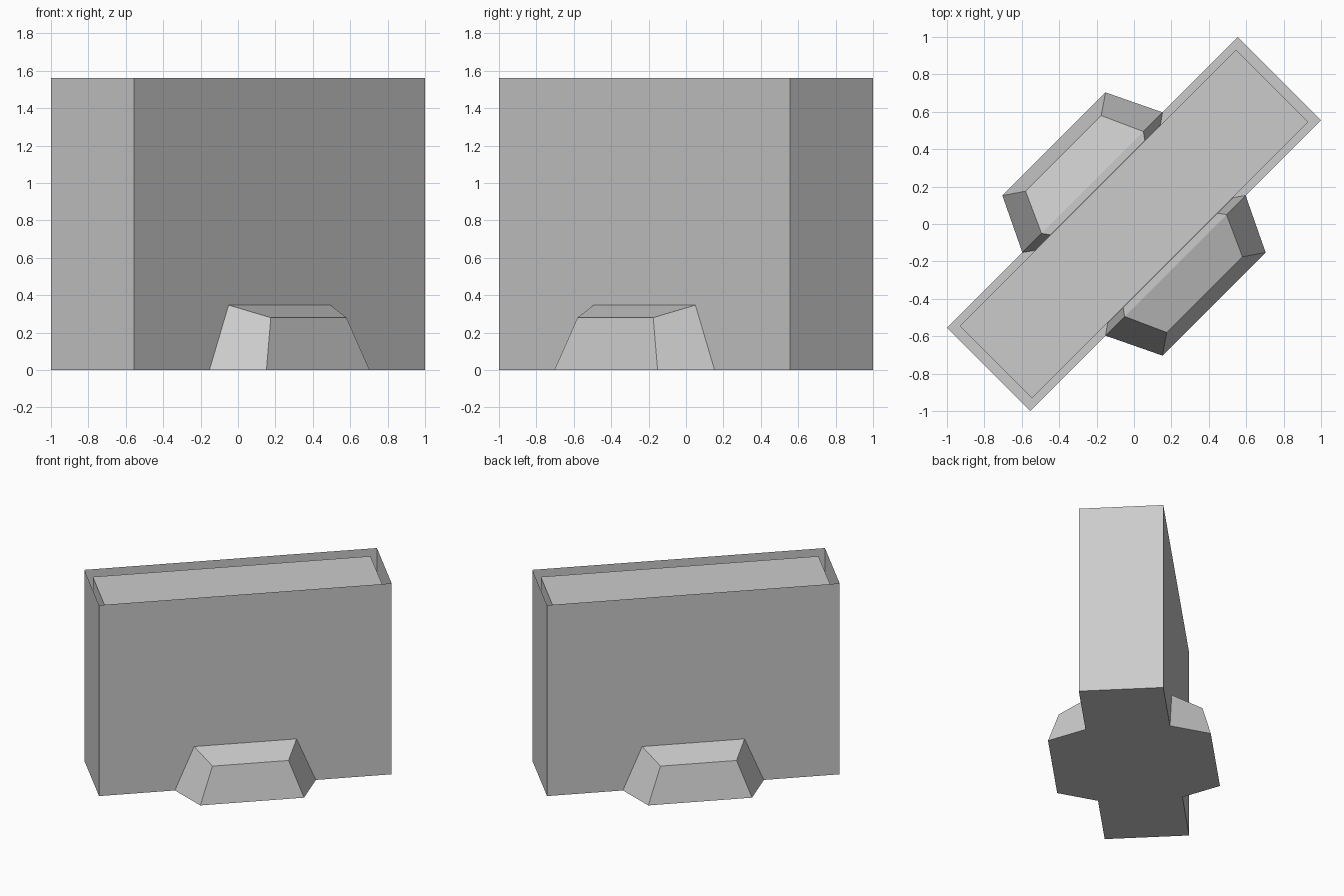
import bpy, bmesh
from math import pi
from mathutils import Matrix

if "Cube" in bpy.data.objects:
    bpy.data.objects.remove(bpy.data.objects["Cube"])


def finish(name, bm, angle):
    bmesh.ops.recalc_face_normals(bm, faces=bm.faces)
    bm.transform(Matrix.Rotation(angle, 4, 'Z'))
    mesh = bpy.data.meshes.new(name)
    bm.to_mesh(mesh)
    bm.free()
    obj = bpy.data.objects.new(name, mesh)
    bpy.context.collection.objects.link(obj)
    return obj


def box(name, hx, hy, z0, z1, open_side):
    """Box with its top (+1) or bottom (-1) face left open."""
    bm = bmesh.new()
    bmesh.ops.create_cube(bm, size=1)
    for v in bm.verts:
        v.co = (v.co.x * 2 * hx, v.co.y * 2 * hy, z1 if v.co.z > 0 else z0)
    bm.normal_update()
    faces = [f for f in bm.faces if f.normal.z * open_side > 0.9]
    finish_bm = bm
    obj = finish(name, finish_bm, pi / 4) if not faces else None
    if faces:
        bmesh.ops.delete(bm, geom=faces, context='FACES_ONLY')
        obj = finish(name, bm, pi / 4)
    return obj


def foot(name, angle):
    # sections from outside in: base half width, base y, top half width, top y, top z
    rows = [(0.39, -0.605, 0.286, -0.534, 0.28),
            (0.53, -0.314, 0.385, -0.314, 0.347),
            (0.475, -0.275, 0.357, -0.275, 0.347)]
    bm = bmesh.new()
    loops = [[bm.verts.new(p) for p in
              ((-bu, bv, 0), (bu, bv, 0), (tu, tv, tz), (-tu, tv, tz))]
             for bu, bv, tu, tv, tz in rows]
    for a, b in zip(loops, loops[1:]):
        for i in range(4):
            j = (i + 1) % 4
            bm.faces.new((a[i], a[j], b[j], b[i]))
    bm.faces.new(loops[0])
    bm.faces.new(loops[-1])
    return finish(name, bm, angle)


# thin open-topped case with a slightly sunken block inside it
box("outer_case", 1.10, 0.314, 0.0, 1.56, 1)
box("inner_block", 1.044, 0.273, 0.0, 1.517, -1)

# tapered feet on the two broad sides
foot("front_foot", pi / 4)
foot("back_foot", pi / 4 + pi)
